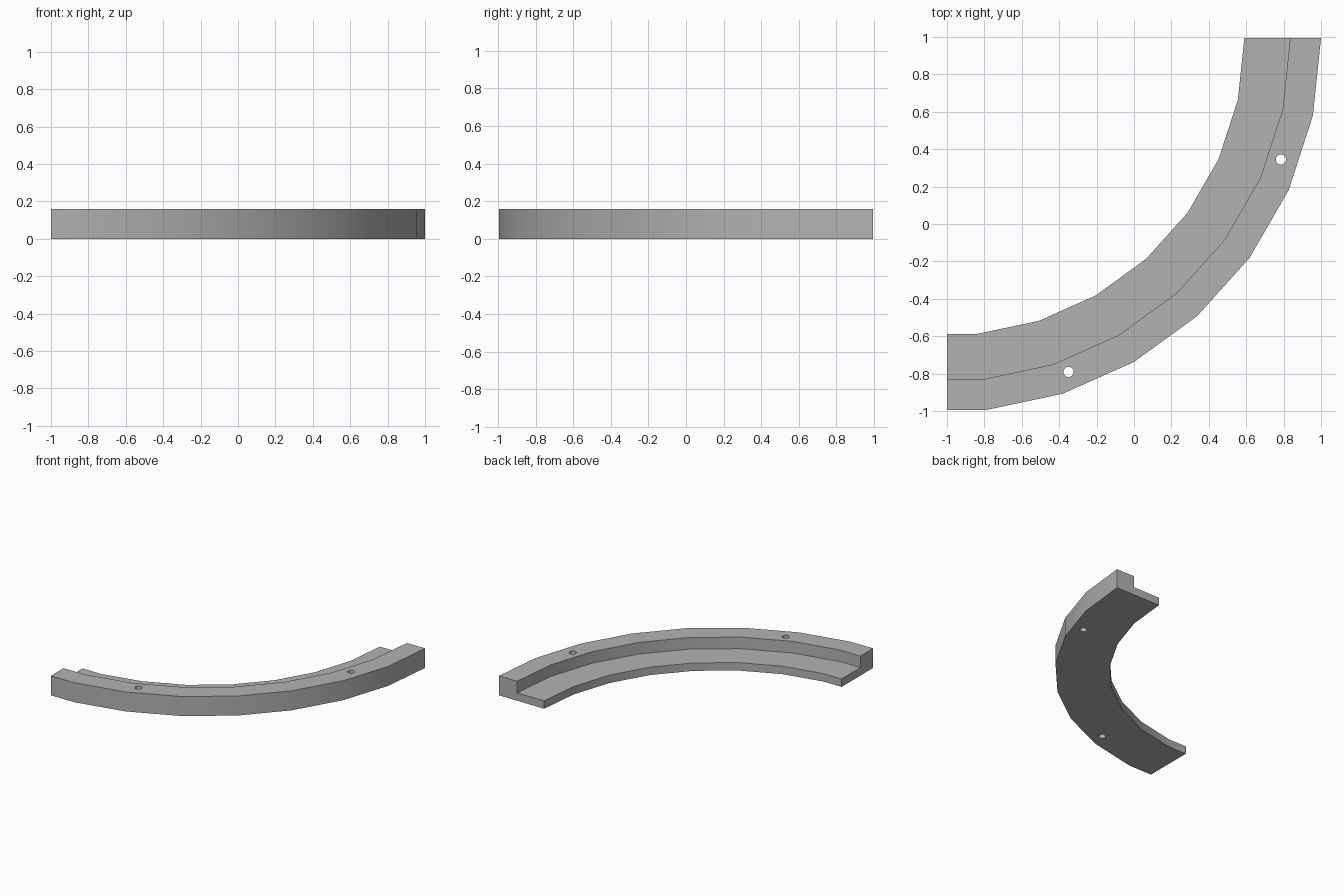
import bpy
import bmesh
import math

scene_cube = bpy.data.objects.get("Cube")
if scene_cube:
    bpy.data.objects.remove(scene_cube, do_unlink=True)

CENTRE_X, CENTRE_Y = -1.0, 0.9945   # centre of the arc
STEP = math.radians(12)             # 30-sided circle
HEIGHT, LEDGE = 0.16, 0.065
OUTER, MIDDLE, INNER = 2.0, 1.835, 1.59

grey = bpy.data.materials.new("plain grey")
grey.use_nodes = True
colour = (0.45, 0.45, 0.45, 1)
grey.diffuse_color = colour
grey.node_tree.nodes["Principled BSDF"].inputs["Base Color"].default_value = colour


def on_arc(radius, angle, z=0.0):
    return (CENTRE_X + radius * math.cos(angle), CENTRE_Y + radius * math.sin(angle), z)


def make_object(name, bm):
    bmesh.ops.recalc_face_normals(bm, faces=bm.faces)
    mesh = bpy.data.meshes.new(name)
    bm.to_mesh(mesh)
    bm.free()
    obj = bpy.data.objects.new(name, mesh)
    mesh.materials.append(grey)
    bpy.context.collection.objects.link(obj)
    return obj


# Stepped section swept through a quarter turn, last facet cut in half
section = [(INNER, 0), (OUTER, 0), (OUTER, HEIGHT),
           (MIDDLE, HEIGHT), (MIDDLE, LEDGE), (INNER, LEDGE)]
stations = [(-STEP * k, 1.0) for k in range(8)]
stations.append((-math.pi / 2, math.cos(STEP / 2)))

bm = bmesh.new()
rings = [[bm.verts.new(on_arc(r * scale, angle, z)) for r, z in section]
         for angle, scale in stations]
for a, b in zip(rings, rings[1:]):
    for i in range(len(section)):
        j = (i + 1) % len(section)
        bm.faces.new((a[i], a[j], b[j], b[i]))
bm.faces.new(rings[0])
bm.faces.new(rings[-1][::-1])
rail = make_object("curved_rail", bm)

# Two screw holes through the raised rim
bm = bmesh.new()
for degrees in (-20, -70):
    made = bmesh.ops.create_cone(bm, cap_ends=True, segments=24,
                                 radius1=0.027, radius2=0.027, depth=HEIGHT * 2)
    bmesh.ops.translate(bm, verts=made["verts"],
                        vec=on_arc(1.9, math.radians(degrees), HEIGHT / 2))
cutter = make_object("hole_cutter", bm)
cutter.hide_render = True

holes = rail.modifiers.new("screw_holes", "BOOLEAN")
holes.operation = "DIFFERENCE"
holes.solver = "EXACT"
holes.object = cutter

bpy.ops.object.select_all(action="DESELECT")
rail.select_set(True)
bpy.context.view_layer.objects.active = rail
bpy.ops.object.modifier_apply(modifier=holes.name)
bpy.data.objects.remove(cutter, do_unlink=True)

# Smooth curved walls, crisp corners
bpy.ops.object.shade_smooth_by_angle(angle=math.radians(30))
